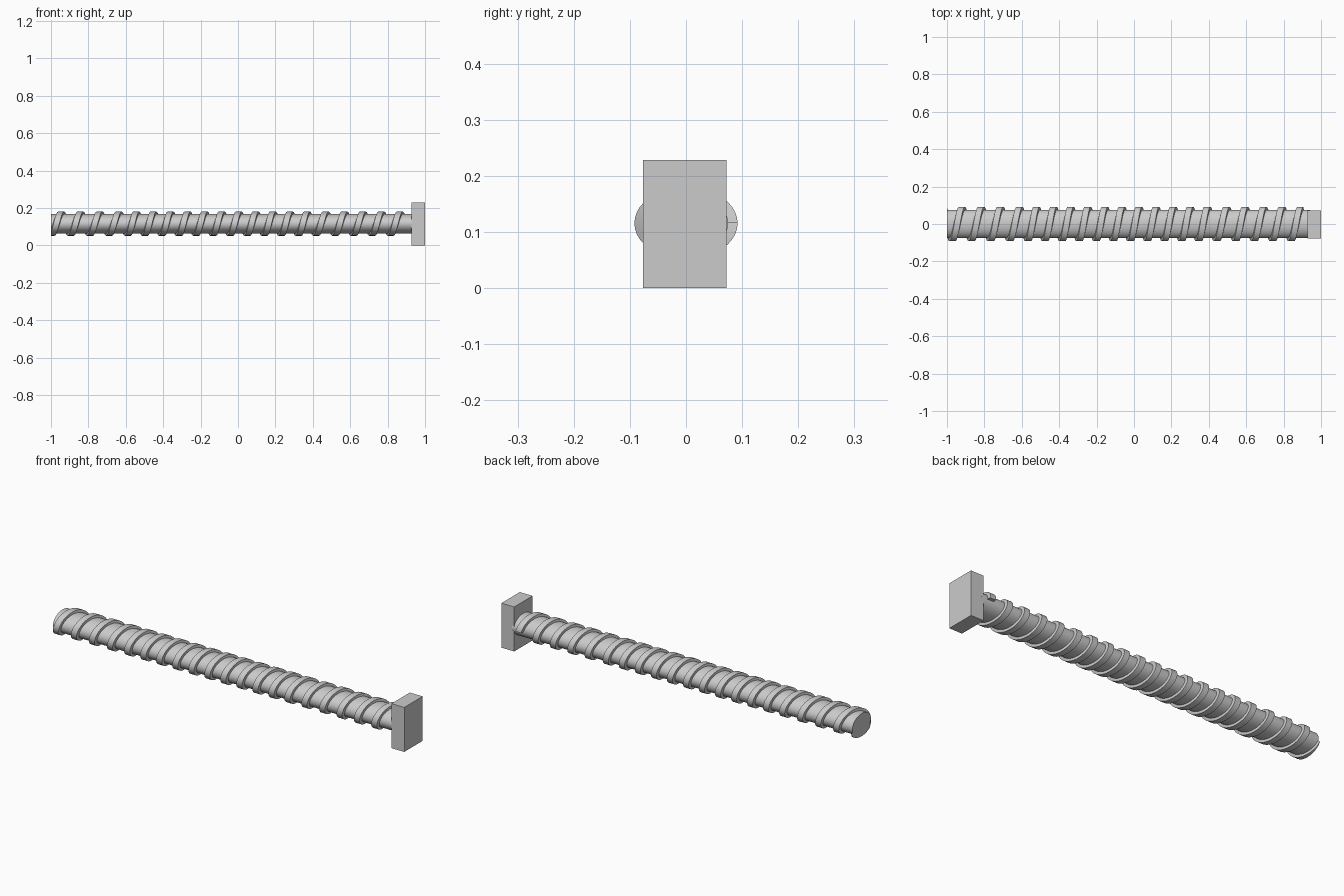
import bpy, bmesh, math

cube = bpy.data.objects.get("Cube")
if cube:
    bpy.data.objects.remove(cube)

MID_Z = 0.116          # height of the shaft axis
SQUASH = 0.70          # shaft section is an ellipse, flatter in z
CORE_R, CREST_R = 0.075, 0.092
STEPS = 40             # segments per turn

steel = bpy.data.materials.new("grey steel")
steel.use_nodes = True
GREY = (0.60, 0.60, 0.60, 1)
steel.diffuse_color = GREY
steel.node_tree.nodes["Principled BSDF"].inputs["Base Color"].default_value = GREY


def finish(name, bm, smooth=True):
    bmesh.ops.recalc_face_normals(bm, faces=bm.faces)
    mesh = bpy.data.meshes.new(name)
    bm.to_mesh(mesh)
    bm.free()
    mesh.materials.append(steel)
    obj = bpy.data.objects.new(name, mesh)
    bpy.context.collection.objects.link(obj)
    if smooth:
        bpy.ops.object.select_all(action='DESELECT')
        obj.select_set(True)
        bpy.context.view_layer.objects.active = obj
        bpy.ops.object.shade_smooth_by_angle(angle=math.radians(35))
    return obj


def section_point(x, r, angle):
    return (x, r * math.cos(angle), MID_Z + SQUASH * r * math.sin(angle))


# Shaft core
bm = bmesh.new()
ends = [[bm.verts.new(section_point(x, CORE_R, math.tau * i / 64)) for i in range(64)]
        for x in (-1.0, 0.94)]
for i in range(64):
    j = (i + 1) % 64
    bm.faces.new((ends[0][i], ends[0][j], ends[1][j], ends[1][i]))
for ring in ends:
    bm.faces.new(ring)
finish("shaft_core", bm)

# Thread: the pitch varies a little along the shaft
ANCHORS = [(0, -1.022), (1, -0.92), (4, -0.612), (15, 0.392), (16, 0.495), (20, 0.89)]


def thread_x(turn):
    for (t0, x0), (t1, x1) in zip(ANCHORS, ANCHORS[1:]):
        if turn <= t1:
            break
    return x0 + (x1 - x0) * (turn - t0) / (t1 - t0)


PROFILE = [(-0.019, CORE_R - 0.006), (-0.016, CREST_R), (0.016, CREST_R), (0.019, CORE_R - 0.006)]
bm = bmesh.new()
rings = []
for k in range(20 * STEPS + 1):
    turn = k / STEPS
    # increasing x runs from the back over the underside to the front
    rings.append([bm.verts.new(section_point(thread_x(turn) + dx, r, -math.tau * turn))
                  for dx, r in PROFILE])
for a, b in zip(rings, rings[1:]):
    for i in range(4):
        j = (i + 1) % 4
        bm.faces.new((a[i], a[j], b[j], b[i]))
bm.faces.new(rings[0])
bm.faces.new(rings[-1])
# Trim the thread flush with the shaft end
cut = bmesh.ops.bisect_plane(bm, geom=bm.verts[:] + bm.edges[:] + bm.faces[:],
                             plane_co=(-1, 0, 0), plane_no=(-1, 0, 0), clear_outer=True)
rim = [e for e in cut["geom_cut"] if isinstance(e, bmesh.types.BMEdge)]
bmesh.ops.holes_fill(bm, edges=rim)
finish("spiral_thread", bm)

# Rectangular head plate
bm = bmesh.new()
bmesh.ops.create_cube(bm, size=1)
for v in bm.verts:
    v.co.x = 0.9635 + v.co.x * 0.073
    v.co.y = -0.002 + v.co.y * 0.149
    v.co.z = 0.1145 + v.co.z * 0.229
finish("head_plate", bm, smooth=False)
